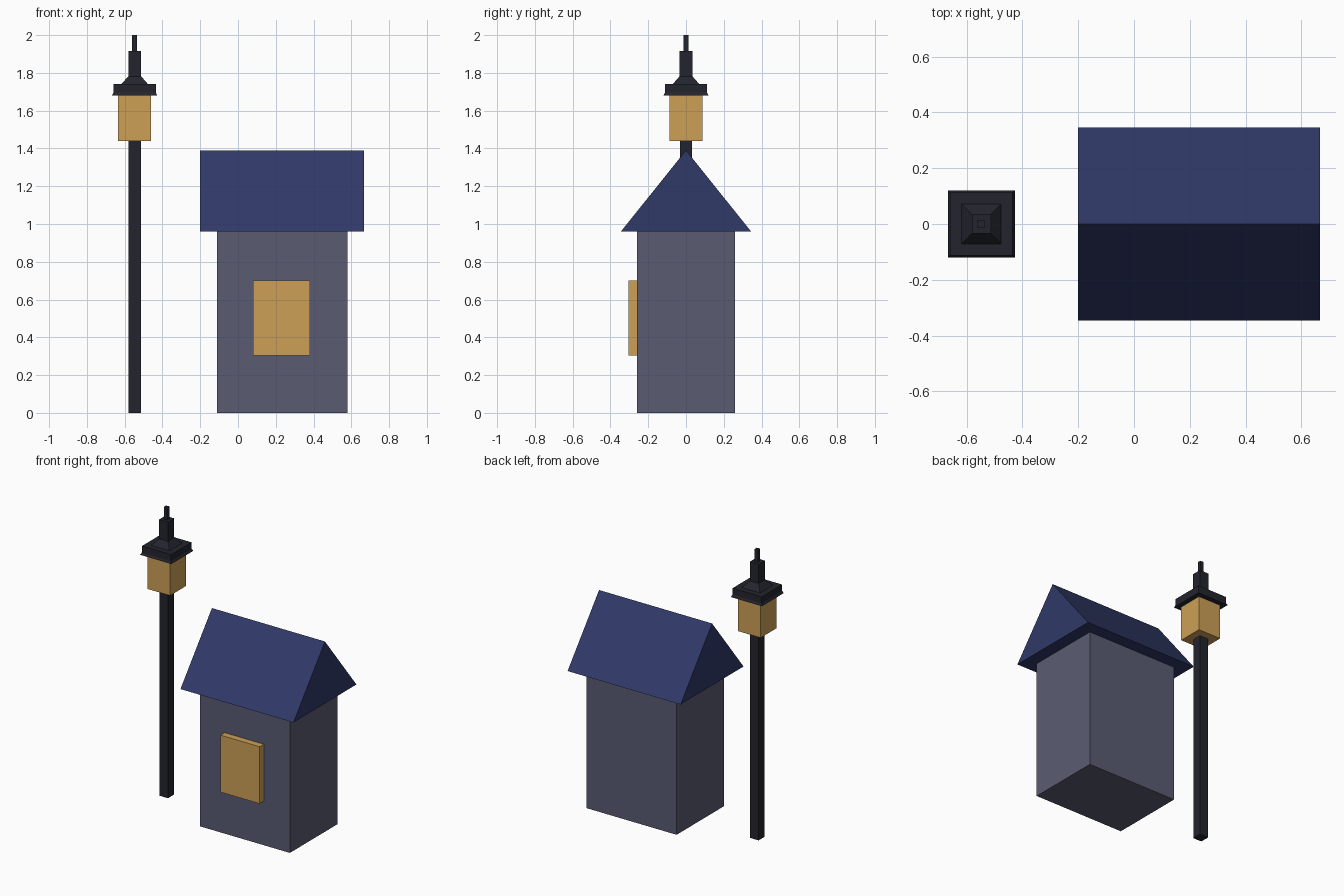
import bpy
import bmesh

cube = bpy.data.objects.get("Cube")
if cube:
    bpy.data.objects.remove(cube, do_unlink=True)


def material(name, rgb):
    mat = bpy.data.materials.new(name)
    mat.use_nodes = True
    color = (*rgb, 1)
    mat.diffuse_color = color
    bsdf = next(n for n in mat.node_tree.nodes if n.type == "BSDF_PRINCIPLED")
    bsdf.inputs["Base Color"].default_value = color
    return mat


def finish(name, bm, mat):
    bmesh.ops.recalc_face_normals(bm, faces=bm.faces)
    mesh = bpy.data.meshes.new(name)
    bm.to_mesh(mesh)
    bm.free()
    mesh.materials.append(mat)
    obj = bpy.data.objects.new(name, mesh)
    bpy.context.collection.objects.link(obj)
    return obj


def box(name, x, y, z, mat):
    """Box from (low, high) extents on each axis."""
    bm = bmesh.new()
    bmesh.ops.create_cube(bm, size=1)
    for v in bm.verts:
        for axis, (low, high) in enumerate((x, y, z)):
            v.co[axis] = low if v.co[axis] < 0 else high
    return finish(name, bm, mat)


def square_stack(name, x, profile, mat):
    """Loft square rings of (half width, height) around a vertical axis."""
    bm = bmesh.new()
    rings = [[bm.verts.new((x + sx * r, sy * r, z))
              for sx, sy in ((-1, -1), (1, -1), (1, 1), (-1, 1))]
             for r, z in profile]
    for a, b in zip(rings, rings[1:]):
        for i in range(4):
            j = (i + 1) % 4
            bm.faces.new((a[i], a[j], b[j], b[i]))
    bm.faces.new(rings[0][::-1])
    bm.faces.new(rings[-1])
    return finish(name, bm, mat)


def prism(name, x, outline, mat):
    """Extrude a (y, z) outline along x."""
    bm = bmesh.new()
    face = bm.faces.new([bm.verts.new((x[0], y, z)) for y, z in outline])
    result = bmesh.ops.extrude_face_region(bm, geom=[face])
    verts = [g for g in result["geom"] if isinstance(g, bmesh.types.BMVert)]
    bmesh.ops.translate(bm, verts=verts, vec=(x[1] - x[0], 0, 0))
    return finish(name, bm, mat)


stone = material("grey stone", (0.102, 0.106, 0.169))
tiles = material("navy roof", (0.030, 0.041, 0.138))
glow = material("amber glow", (0.61, 0.352, 0.096))
iron = material("black iron", (0.017, 0.018, 0.027))

# House
box("house_walls", (-0.11, 0.58), (-0.26, 0.26), (0, 0.965), stone)
prism("gable_roof", (-0.2, 0.667), ((-0.345, 0.96), (0.345, 0.96), (0, 1.39)), tiles)
box("front_window", (0.08, 0.38), (-0.305, -0.255), (0.305, 0.7), glow)

# Street lamp
lamp_x = -0.547
square_stack("lamp_post", lamp_x, ((0.033, 0), (0.033, 1.45)), iron)
square_stack("lamp_lantern", lamp_x, ((0.087, 1.44), (0.087, 1.69)), glow)
square_stack("lamp_cap", lamp_x, (
    (0.12, 1.68), (0.112, 1.695), (0.112, 1.74), (0.071, 1.74),
    (0.034, 1.782), (0.034, 1.915), (0.013, 1.915), (0.013, 2)), iron)
